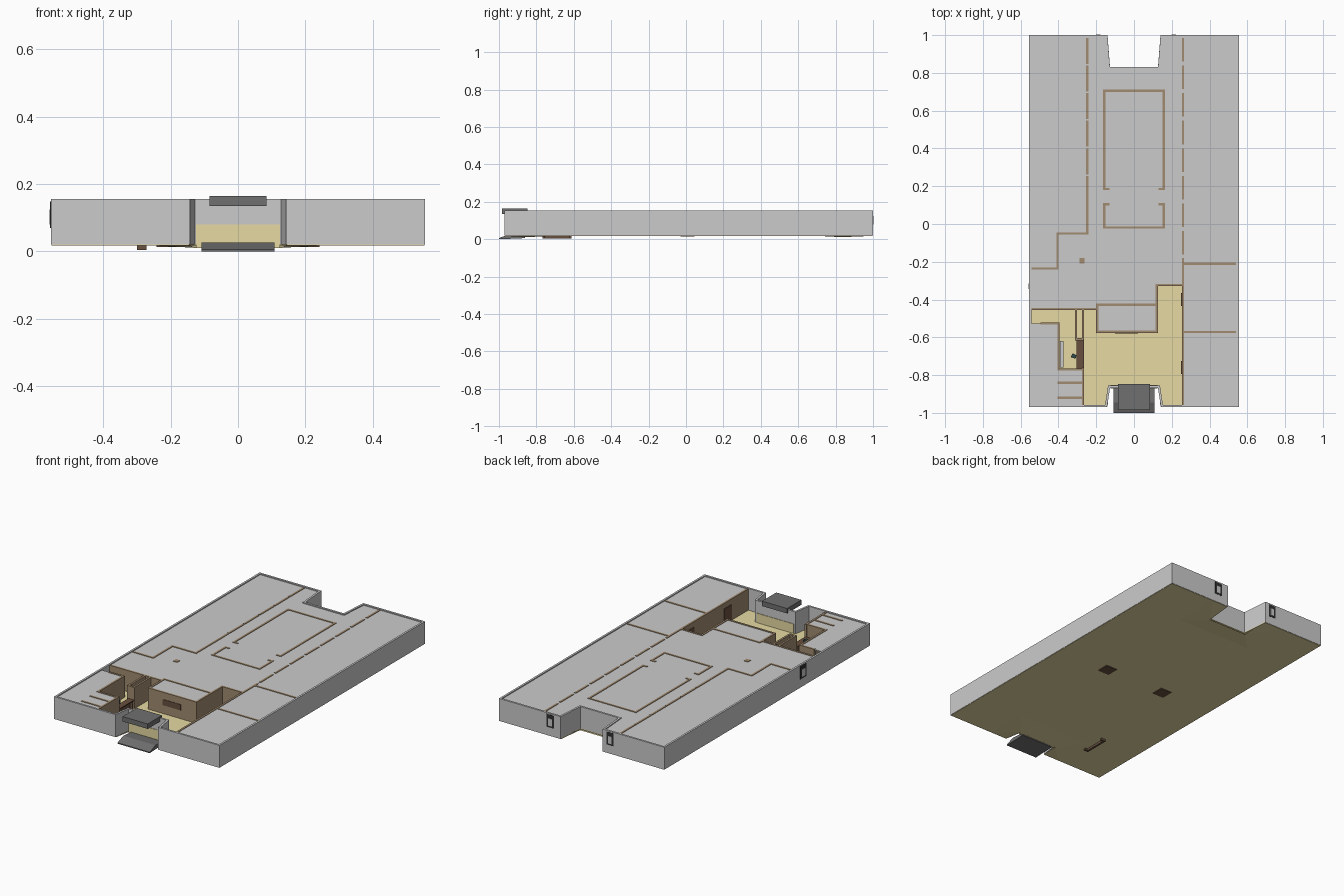
import bpy, bmesh
from mathutils import Vector

if "Cube" in bpy.data.objects:
    bpy.data.objects.remove(bpy.data.objects["Cube"])


def material(name, rgb):
    m = bpy.data.materials.new(name)
    m.diffuse_color = (*rgb, 1)
    m.use_nodes = True
    m.node_tree.nodes["Principled BSDF"].inputs["Base Color"].default_value = m.diffuse_color
    return m


TAN = material("tan_floor", (0.80, 0.70, 0.36))
BROWN = material("brown_wall", (0.36, 0.26, 0.16))
DARK_BROWN = material("dark_wood", (0.14, 0.08, 0.05))
DARK = material("dark_metal", (0.16, 0.16, 0.16))
BLACK = material("black_frame", (0.03, 0.03, 0.03))
GREEN = material("screen", (0.03, 0.07, 0.07))


def finish(name, bm, mat):
    bmesh.ops.recalc_face_normals(bm, faces=bm.faces)
    me = bpy.data.meshes.new(name)
    bm.to_mesh(me)
    bm.free()
    ob = bpy.data.objects.new(name, me)
    bpy.context.collection.objects.link(ob)
    if mat:
        me.materials.append(mat)
    return ob


def add_prism(bm, pts, z0, z1):
    lo = [bm.verts.new((x, y, z0)) for x, y in pts]
    hi = [bm.verts.new((x, y, z1)) for x, y in pts]
    bm.faces.new(lo)
    bm.faces.new(hi)
    for i in range(len(pts)):
        j = (i + 1) % len(pts)
        bm.faces.new((lo[i], lo[j], hi[j], hi[i]))


def prism(name, pts, z0, z1, mat=None):
    bm = bmesh.new()
    add_prism(bm, pts, z0, z1)
    return finish(name, bm, mat)


def box(name, x0, x1, y0, y1, z0, z1, mat=None):
    return prism(name, [(x0, y0), (x1, y0), (x1, y1), (x0, y1)], z0, z1, mat)


def walls(name, runs, t, z0, z1, mat=None, closed=False):
    """Mitred upright walls following plan paths."""
    bm = bmesh.new()
    for run in runs:
        p = [Vector(q) for q in run]
        n = len(p)
        segs = n if closed else n - 1
        dirs = [(p[(i + 1) % n] - p[i]).normalized() for i in range(segs)]
        rows = []
        for i in range(n):
            a = dirs[i - 1] if (closed or i) else dirs[0]
            b = dirs[i] if i < segs else dirs[-1]
            na, nb = Vector((-a.y, a.x)), Vector((-b.y, b.x))
            off = (na + nb) / (1 + na.dot(nb)) * t / 2
            rows.append([bm.verts.new((*q, z)) for q, z in
                         ((p[i] + off, z0), (p[i] - off, z0), (p[i] - off, z1), (p[i] + off, z1))])
        for i in range(segs):
            r, s = rows[i], rows[(i + 1) % n]
            for k in range(4):
                bm.faces.new((r[k], r[(k + 1) % 4], s[(k + 1) % 4], s[k]))
        if not closed:
            bm.faces.new(rows[0])
            bm.faces.new(rows[-1])
    return finish(name, bm, mat)


# Floor slab with a notch at each end
half = [(0.13, -0.855), (0.145, -0.968), (0.553, -0.968), (0.553, 0.998), (0.14, 0.998), (0.127, 0.83)]
prism("floor", half + [(-x, y) for x, y in reversed(half)], 0.018, 0.023, TAN)

# Shallow sagging aprons under the floor around both notches
for name, s in (("back_apron", 1), ("front_apron", -1)):
    bm = bmesh.new()
    inner, outer = (0.83, 0.995) if s > 0 else (-0.855, -0.967)
    sides = []
    for m in (1, -1):
        a, b, c, d = [bm.verts.new(v) for v in (
            (0.25 * m, 0.71 * s, 0.018), (0.13 * m, inner, 0.011),
            (0.14 * m, outer, 0.018), (0.25 * m, outer, 0.018))]
        bm.faces.new((a, b, d))
        bm.faces.new((b, c, d))
        sides.append((a, b))
    bm.faces.new((sides[0][0], sides[0][1], sides[1][1], sides[1][0]))
    finish(name, bm, TAN)

# Outer walls
path = [(0.132, -0.861), (0.148, -0.964), (0.549, -0.964), (0.549, 0.994), (0.146, 0.994), (0.133, 0.824)]
walls("outer_walls", [path + [(-x, y) for x, y in reversed(path)]], 0.012, 0.02, 0.155, None, True)

# Ceiling, left open over the lobby and the side rooms
prism("ceiling", [
    (-0.55, -0.965), (-0.27, -0.965), (-0.27, -0.77), (-0.40, -0.77), (-0.40, -0.527),
    (-0.545, -0.527), (-0.545, -0.45), (-0.195, -0.45), (-0.195, -0.57), (0.12, -0.57),
    (0.12, -0.323), (0.259, -0.323), (0.259, -0.965), (0.55, -0.965), (0.55, 0.995),
    (0.143, 0.995), (0.13, 0.825), (-0.13, 0.825), (-0.143, 0.995), (-0.55, 0.995)],
    0.142, 0.149)

# Inner walls
runs = [
    [(-0.247, 0.18), (-0.247, -0.05), (-0.405, -0.05), (-0.405, -0.235), (-0.545, -0.235)],
    [(-0.545, -0.45), (-0.20, -0.45)],
    [(0.12, -0.323), (0.259, -0.323)],
    [(0.12, -0.318), (0.12, -0.57), (-0.195, -0.57), (-0.195, -0.428), (0.12, -0.428)],
    [(0.259, -0.21), (0.54, -0.21)],
    [(0.259, -0.572), (0.54, -0.572)],
    [(0.259, -0.18), (0.259, -0.96)],
    [(-0.27, -0.45), (-0.27, -0.615)],
    [(-0.27, -0.76), (-0.27, -0.96)],
    [(-0.495, -0.527), (-0.40, -0.527), (-0.40, -0.77), (-0.27, -0.77)],
    [(-0.405, -0.84), (-0.27, -0.84)],
    [(-0.405, -0.92), (-0.27, -0.92)],
    [(-0.307, -0.45), (-0.307, -0.61), (-0.27, -0.61)],
]
for i in range(8):                       # corridor walls with door gaps
    y = 0.985 - i * 0.146
    runs.append([(0.259, y), (0.259, y - 0.125)])
    if i < 6:
        runs.append([(-0.247, y), (-0.247, y - 0.138)])
for m in (1, -1):                        # core walls with lift openings
    runs.append([(0, 0.705), (0.157 * m, 0.705), (0.157 * m, 0.185), (0.13 * m, 0.185)])
    runs.append([(0.13 * m, 0.105), (0.157 * m, 0.105), (0.157 * m, -0.018), (0, -0.018)])
walls("inner_walls", runs, 0.012, 0.02, 0.152, BROWN)
box("pillar", -0.289, -0.261, -0.209, -0.181, 0.02, 0.152, BROWN)

# Lobby details
box("entrance_panel", -0.125, 0.125, -0.87, -0.852, 0.011, 0.08, TAN)
box("lobby_plaque", -0.10, 0.02, -0.579, -0.575, 0.075, 0.11, DARK_BROWN)
for i, y in enumerate((-0.76, -0.40)):
    box(f"lobby_door_{i}", 0.249, 0.254, y - 0.035, y + 0.035, 0.023, 0.12, DARK_BROWN)

# Service counter and side room fittings
walls("counter_base", [[(-0.272, -0.762), (-0.294, -0.762), (-0.294, -0.617), (-0.272, -0.617)]],
      0.012, 0.005, 0.07, DARK_BROWN)
box("counter_top", -0.304, -0.266, -0.765, -0.613, 0.07, 0.076, DARK_BROWN)
box("side_bench", -0.393, -0.373, -0.76, -0.62, 0.023, 0.07)
prism("screen", [(-0.335, -0.705), (-0.31, -0.713), (-0.303, -0.695), (-0.325, -0.685)], 0.076, 0.095, GREEN)

# Tables whose feet show below the floor
for m in (1, -1):
    box(f"table_{'right' if m > 0 else 'left'}", 0.203 * m - 0.038, 0.203 * m + 0.038,
        -0.03, 0.045, 0.014, 0.06, DARK_BROWN)

# Exit doors
for x in (0.21, -0.19):
    side = "right" if x > 0 else "left"
    box(f"back_door_frame_{side}", x - 0.024, x + 0.024, 0.99, 1.001, 0.07, 0.148, BLACK)
    box(f"back_door_panel_{side}", x - 0.012, x + 0.012, 0.99, 1.003, 0.08, 0.125)
box("side_door_frame", -0.557, -0.545, -0.36, -0.30, 0.07, 0.148, BLACK)
box("side_door_panel", -0.559, -0.545, -0.345, -0.315, 0.08, 0.125)

# Entrance canopy and sloped doorstep
box("canopy", -0.084, 0.084, -0.985, -0.848, 0.135, 0.165, DARK)
bm = bmesh.new()
profile = [(-1.0, 0.0), (-0.86, 0.006), (-0.86, 0.02), (-0.945, 0.027), (-1.0, 0.006)]
ends = [[bm.verts.new((x, y, z)) for y, z in profile] for x in (-0.108, 0.108)]
for e in ends:
    bm.faces.new(e)
for i in range(5):
    j = (i + 1) % 5
    bm.faces.new((ends[0][i], ends[0][j], ends[1][j], ends[1][i]))
finish("doorstep", bm, DARK)
